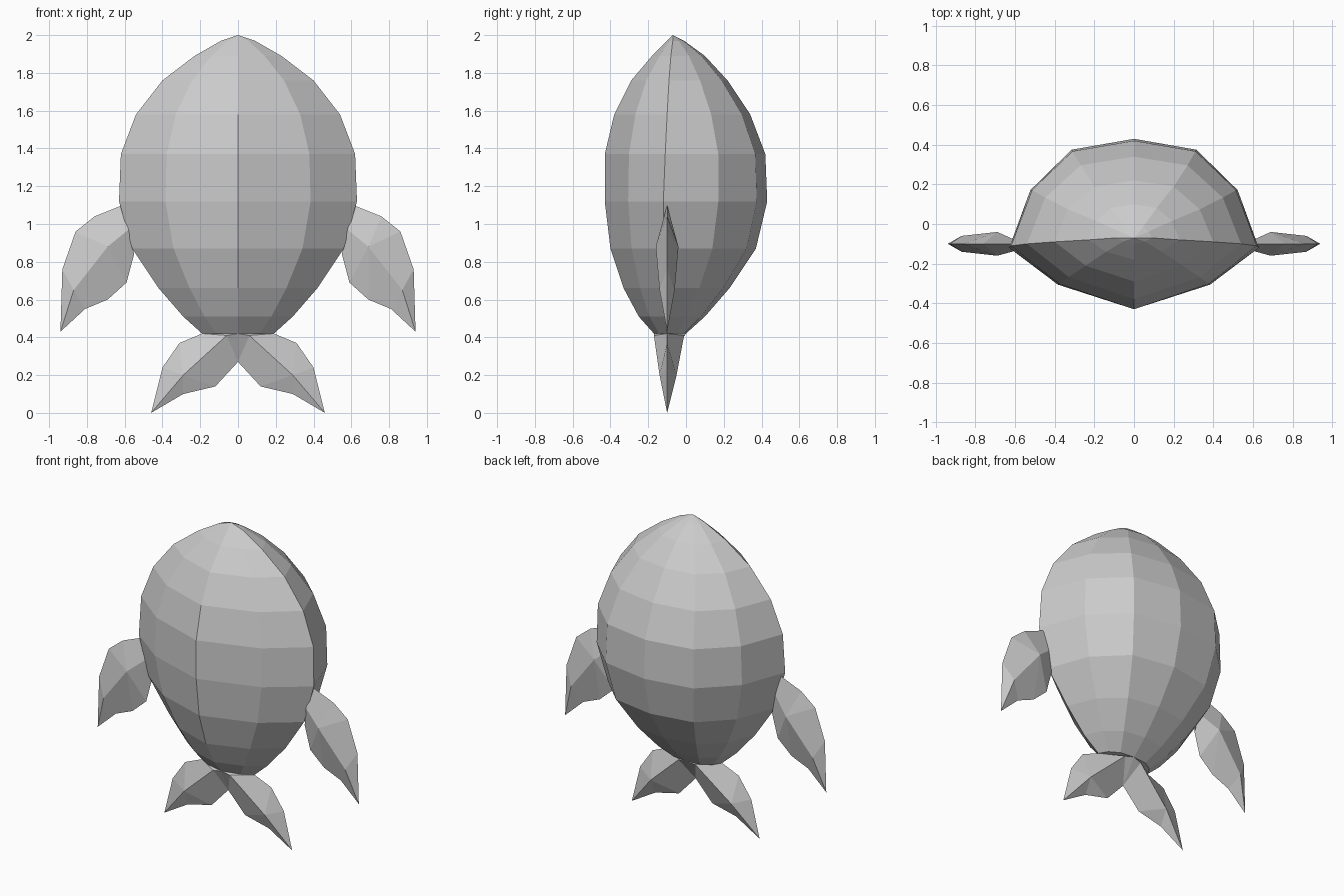
import bpy
import bmesh

default_cube = bpy.data.objects.get("Cube")
if default_cube:
    bpy.data.objects.remove(default_cube, do_unlink=True)

# Single matte grey
grey = bpy.data.materials.new("plain_grey")
grey.use_nodes = True
color = (0.6, 0.6, 0.6, 1)
grey.diffuse_color = color
grey.node_tree.nodes["Principled BSDF"].inputs["Base Color"].default_value = color


def add_face(bm, verts):
    """Add a polygon, dropping repeated corners so quads can shrink to triangles."""
    corners = list(dict.fromkeys(verts))
    if len(corners) > 2 and not bm.faces.get(corners):
        bm.faces.new(corners)


def finish(name, bm):
    """Turn half a part into a flat-shaded object mirrored across the middle."""
    bmesh.ops.recalc_face_normals(bm, faces=bm.faces[:])
    mesh = bpy.data.meshes.new(name)
    bm.to_mesh(mesh)
    bm.free()
    mesh.materials.append(grey)
    obj = bpy.data.objects.new(name, mesh)
    bpy.context.collection.objects.link(obj)
    mirror = obj.modifiers.new("mirror", "MIRROR")
    mirror.use_axis = (True, False, False)
    mirror.use_clip = True
    return obj


def build_body(name, rings, apex):
    """Half an egg: keeled belly in front, rounded back, meeting at a side seam."""
    bm = bmesh.new()
    # Share of half width, share of depth (negative is forward of the seam)
    section = [(0, -1), (0.61, -0.6), (1, 0), (0.83, 0.53), (0.5, 0.9), (0, 1)]
    loops = []
    for height, width, front, seam, back in rings:
        loop = []
        for across, depth in section:
            reach = (back - seam) if depth > 0 else (seam - front)
            loop.append(bm.verts.new((width * across, seam + reach * depth, height)))
        loops.append(loop)
    top = bm.verts.new(apex)
    loops.insert(0, [top] * len(section))
    for upper, lower in zip(loops, loops[1:]):
        for i in range(len(section) - 1):
            add_face(bm, [upper[i], upper[i + 1], lower[i + 1], lower[i]])
    add_face(bm, loops[-1])
    return finish(name, bm)


def build_fin(name, rows, tip, edge_y):
    """A thin fin: outer edge, raised ridge on both faces, inner edge, pointed tip."""
    bm = bmesh.new()
    cache = {}

    def vert(x, y, z):
        key = (x, y, z)
        if key not in cache:
            cache[key] = bm.verts.new(key)
        return cache[key]

    point = vert(tip[0], edge_y, tip[1])
    for side in (0, 1):
        strips = []
        for outer, ridge, inner, depths in rows:
            strips.append([vert(outer[0], edge_y, outer[1]),
                           vert(ridge[0], depths[side], ridge[1]),
                           vert(inner[0], edge_y, inner[1])])
        strips.append([point] * 3)
        for a, b in zip(strips, strips[1:]):
            for i in (0, 1):
                add_face(bm, [a[i], a[i + 1], b[i + 1], b[i]])
    return finish(name, bm)


# Body rings: height, half width, belly y, seam y, back y
build_body("body", [
    (1.97, 0.09, -0.1, -0.07, -0.01),
    (1.89, 0.23, -0.18, -0.08, 0.1),
    (1.76, 0.4, -0.29, -0.09, 0.22),
    (1.58, 0.54, -0.38, -0.1, 0.34),
    (1.37, 0.62, -0.43, -0.11, 0.42),
    (1.12, 0.63, -0.43, -0.12, 0.43),
    (0.87, 0.56, -0.4, -0.12, 0.37),
    (0.66, 0.42, -0.33, -0.11, 0.23),
    (0.51, 0.29, -0.25, -0.11, 0.1),
    (0.42, 0.19, -0.17, -0.1, 0),
], apex=(0, -0.07, 2))

# Side flippers: outer edge, ridge, inner edge, ridge front and back y
build_fin("flippers", [
    ((0.61, 1.1), (0.58, 0.97), (0.55, 0.84), (-0.13, -0.09)),
    ((0.76, 1.04), (0.69, 0.88), (0.59, 0.69), (-0.16, -0.04)),
    ((0.86, 0.96), (0.69, 0.88), (0.69, 0.6), (-0.16, -0.04)),
    ((0.93, 0.76), (0.87, 0.65), (0.81, 0.55), (-0.14, -0.06)),
], tip=(0.94, 0.43), edge_y=-0.1)

# Tail flukes, joined in the middle by a short web
build_fin("tail_flukes", [
    ((0.19, 0.42), (0, 0.42), (0, 0.27), (-0.17, 0)),
    ((0.19, 0.42), (0.06, 0.41), (0, 0.27), (-0.17, -0.01)),
    ((0.31, 0.37), (0.29, 0.2), (0.12, 0.14), (-0.14, -0.05)),
    ((0.4, 0.24), (0.29, 0.2), (0.29, 0.1), (-0.14, -0.05)),
], tip=(0.46, 0), edge_y=-0.1)
